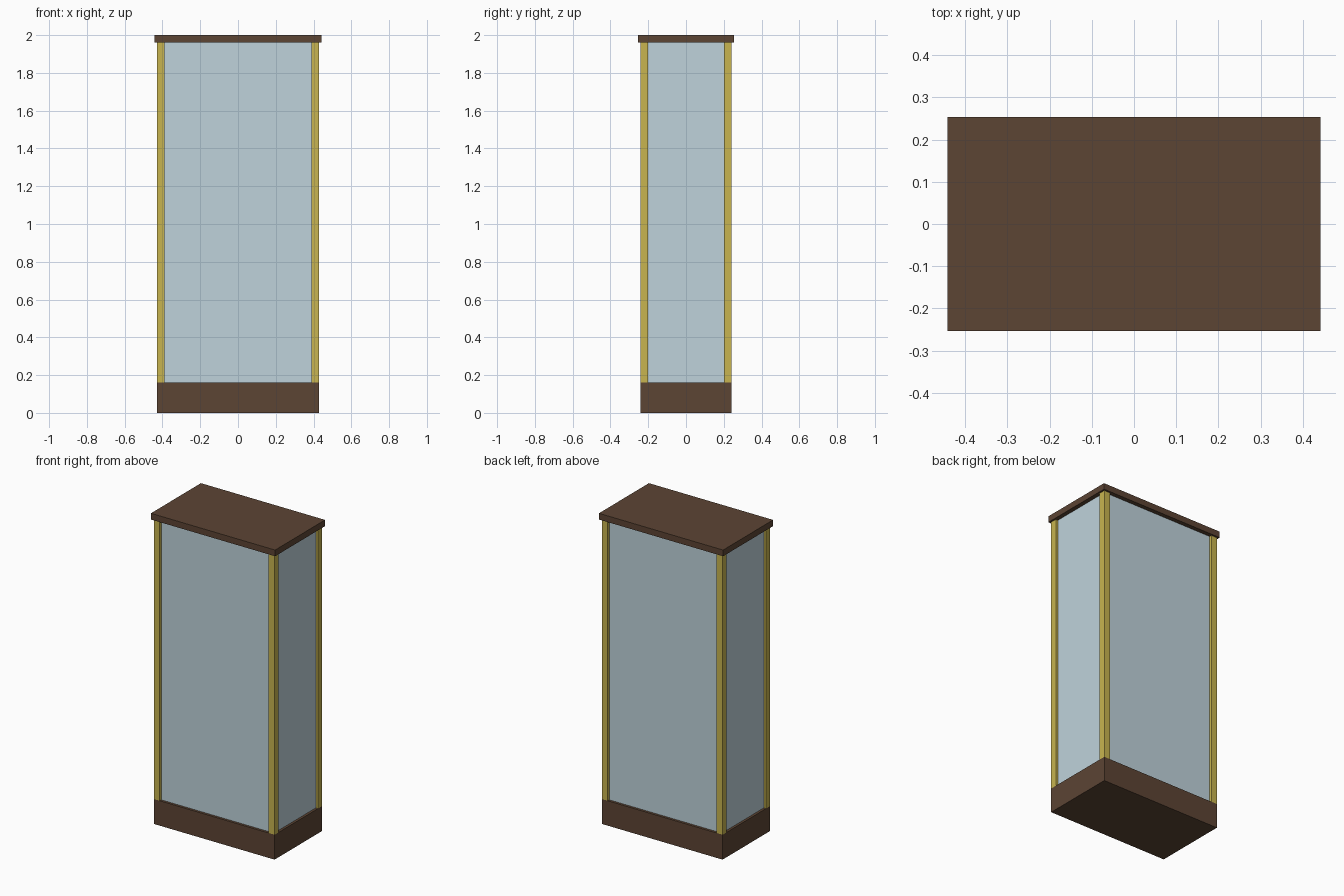
import bpy

if "Cube" in bpy.data.objects:
    bpy.data.objects.remove(bpy.data.objects["Cube"])

def material(name, rgb):
    m = bpy.data.materials.new(name)
    m.diffuse_color = (*rgb, 1)
    m.use_nodes = True
    m.node_tree.nodes["Principled BSDF"].inputs["Base Color"].default_value = m.diffuse_color
    return m

wood = material("dark_wood", (0.107, 0.058, 0.034))
brass = material("brass", (0.58, 0.46, 0.08))
glass = material("glass", (0.52, 0.65, 0.71))

def box(name, size, centre, mat):
    bpy.ops.mesh.primitive_cube_add(size=1, location=centre)
    o = bpy.context.object
    o.name = name
    o.scale = size
    bpy.ops.object.transform_apply(location=False, rotation=False, scale=True)
    o.data.materials.append(mat)
    return o

W, D = 0.86, 0.484          # body footprint
Z0, Z1 = 0.16, 1.96         # glazed zone
P, INSET, T = 0.042, 0.016, 0.01
H, ZC = Z1 - Z0, (Z0 + Z1) / 2

# plinth and overhanging top board
box("plinth", (W, D, Z0), (0, 0, Z0 / 2), wood)
box("top_board", (0.884, 0.508, 2 - Z1), (0, 0, (2 + Z1) / 2), wood)

# corner posts
for sx, nx in ((-1, "left"), (1, "right")):
    for sy, ny in ((-1, "front"), (1, "back")):
        box(f"{ny}_{nx}_post", (P, P, H),
            (sx * (W - P) / 2, sy * (D - P) / 2, ZC), brass)

# recessed glass panes between the posts
for s, nx, ny in ((-1, "left", "front"), (1, "right", "back")):
    box(f"{nx}_pane", (T, D - 2 * P, H), (s * (W / 2 - INSET - T / 2), 0, ZC), glass)
    box(f"{ny}_pane", (W - 2 * P, T, H), (0, s * (D / 2 - INSET - T / 2), ZC), glass)
